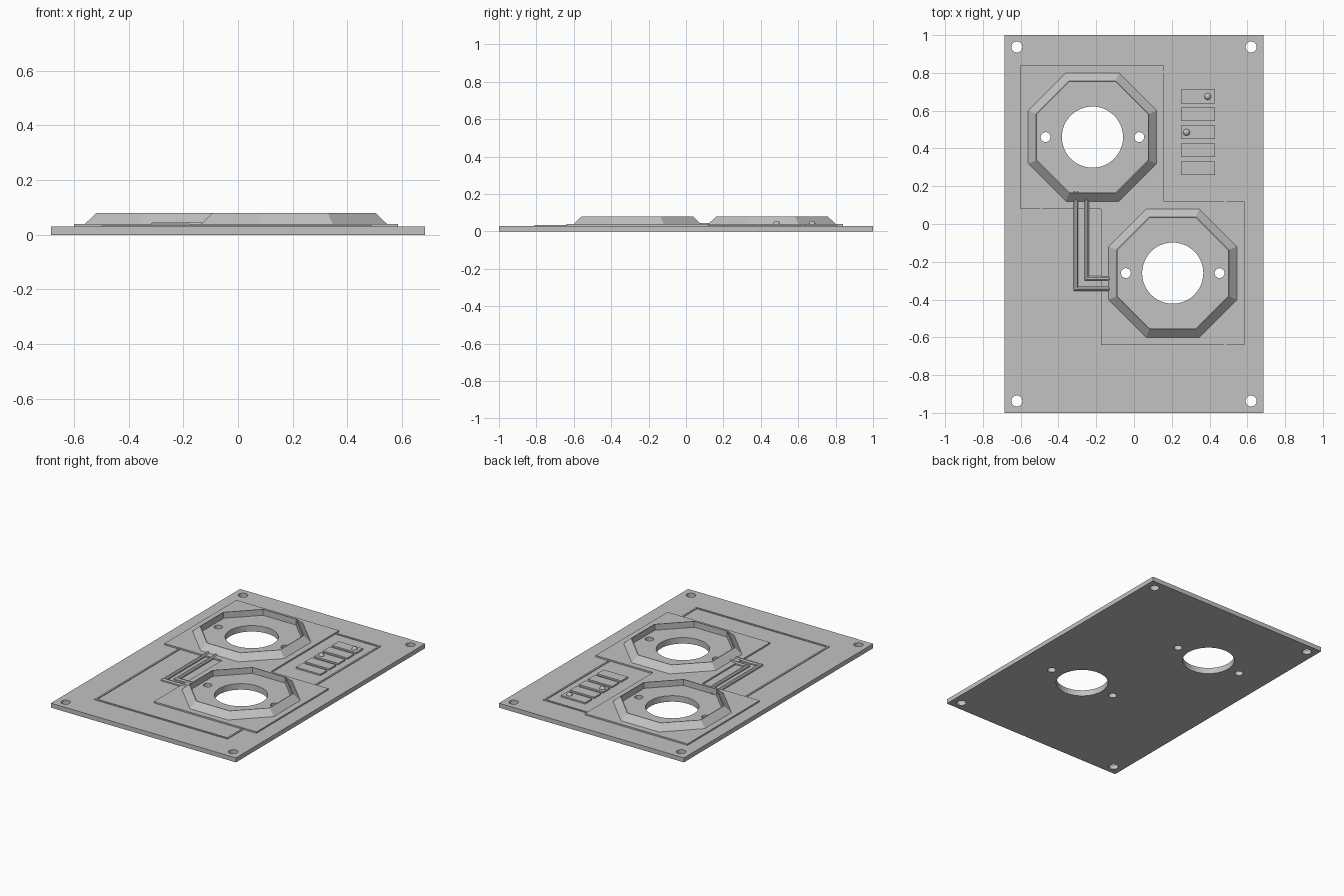
import bpy, bmesh, math
from mathutils import Vector

old = bpy.data.objects.get("Cube")
if old:
    bpy.data.objects.remove(old)

grey = bpy.data.materials.new("plain_grey")
grey.use_nodes = True
grey.diffuse_color = (0.54, 0.54, 0.54, 1)
grey.node_tree.nodes["Principled BSDF"].inputs["Base Color"].default_value = (0.54, 0.54, 0.54, 1)

BASE_TOP, PLATE_TOP, COLLAR_TOP = 0.03, 0.04, 0.08
RINGS = [(-0.22, 0.46), (0.205, -0.26)]


def finish(name, bm):
    bmesh.ops.recalc_face_normals(bm, faces=bm.faces)
    mesh = bpy.data.meshes.new(name)
    bm.to_mesh(mesh)
    bm.free()
    mesh.materials.append(grey)
    obj = bpy.data.objects.new(name, mesh)
    bpy.context.collection.objects.link(obj)
    return obj


def slab(name, outline, z0, z1):
    """Extrude a flat outline from z0 to z1."""
    bm = bmesh.new()
    face = bm.faces.new([bm.verts.new((x, y, z0)) for x, y in outline])
    top = bmesh.ops.extrude_face_region(bm, geom=[face])
    verts = [g for g in top["geom"] if isinstance(g, bmesh.types.BMVert)]
    bmesh.ops.translate(bm, verts=verts, vec=(0, 0, z1 - z0))
    return finish(name, bm)


def rectangle(cx, cy, hx, hy):
    return [(cx - hx, cy - hy), (cx + hx, cy - hy), (cx + hx, cy + hy), (cx - hx, cy + hy)]


def sweep(name, path, section):
    """Carry a section (sideways, height) along a flat path with mitred corners."""
    bm = bmesh.new()
    pts = [Vector(p) for p in path]
    loops = []
    for i, p in enumerate(pts):
        a = (p - pts[i - 1]).normalized() if i else (pts[1] - p).normalized()
        b = (pts[i + 1] - p).normalized() if i < len(pts) - 1 else a
        na, nb = Vector((-a.y, a.x)), Vector((-b.y, b.x))
        side = (na + nb) / (1 + na.dot(nb))
        loops.append([bm.verts.new((p.x + side.x * s, p.y + side.y * s, h)) for s, h in section])
    n = len(section)
    for lo, hi in zip(loops, loops[1:]):
        for k in range(n):
            bm.faces.new((lo[k], lo[(k + 1) % n], hi[(k + 1) % n], hi[k]))
    bm.faces.new(loops[0])
    bm.faces.new(loops[-1])
    return finish(name, bm)


def collar(name, cx, cy):
    """Octagonal ring with sloping outside and upright inside."""
    bm = bmesh.new()
    profile = [(0.34, PLATE_TOP), (0.298, COLLAR_TOP), (0.293, COLLAR_TOP), (0.293, PLATE_TOP)]
    loops = []
    for apothem, z in profile:
        r = apothem / math.cos(math.pi / 8)
        angles = [(k + 0.5) * math.pi / 4 for k in range(8)]
        loops.append([bm.verts.new((cx + r * math.cos(t), cy + r * math.sin(t), z)) for t in angles])
    for i, lo in enumerate(loops):
        hi = loops[(i + 1) % len(loops)]
        for k in range(8):
            j = (k + 1) % 8
            bm.faces.new((lo[k], lo[j], hi[j], hi[k]))
    return finish(name, bm)


# Panel and the stepped plate on it
base = slab("base_panel", rectangle(0, 0, 0.685, 1), 0, BASE_TOP)
plate = slab("stepped_plate", [(-0.6, 0.84), (-0.6, 0.08), (-0.175, 0.08), (-0.175, -0.64),
                               (0.585, -0.64), (0.585, 0.12), (0.16, 0.12), (0.16, 0.84)],
             BASE_TOP, PLATE_TOP)

# Holes: corner screws, large openings and the small pair beside each opening
holes = [(sx * 0.62, sy * 0.937, 0.029) for sx in (-1, 1) for sy in (-1, 1)]
for cx, cy in RINGS:
    holes += [(cx, cy, 0.162), (cx - 0.248, cy, 0.026), (cx + 0.248, cy, 0.026)]
bm = bmesh.new()
for x, y, r in holes:
    made = bmesh.ops.create_cone(bm, cap_ends=True, segments=48, radius1=r, radius2=r, depth=0.4)
    bmesh.ops.translate(bm, verts=made["verts"], vec=(x, y, 0))
cutter = finish("hole_cutter", bm)
cutter.hide_render = True
cutter.hide_viewport = True
cutter.display_type = 'WIRE'
for obj in (base, plate):
    mod = obj.modifiers.new("holes", 'BOOLEAN')
    mod.operation = 'DIFFERENCE'
    mod.solver = 'EXACT'
    mod.object = cutter

# Octagonal collars
for name, (cx, cy) in zip(("rear_collar", "front_collar"), RINGS):
    collar(name, cx, cy)

# Two bent pipes joining the collars
tube = [(0.013 * math.cos(k * math.pi / 4 + math.pi / 8),
         0.034 + 0.013 * math.sin(k * math.pi / 4 + math.pi / 8)) for k in range(8)]
sweep("outer_pipe", [(-0.308, 0.172), (-0.308, -0.343), (-0.13, -0.343)], tube)
sweep("inner_pipe", [(-0.25, 0.15), (-0.25, -0.288), (-0.13, -0.288)], tube)

# Thin border strips running out from the plate
strip = [(-0.006, BASE_TOP - 0.002), (0.006, BASE_TOP - 0.002),
         (0.006, BASE_TOP + 0.005), (-0.006, BASE_TOP + 0.005)]
sweep("rear_border", [(0.16, 0.805), (0.483, 0.805), (0.483, 0.12)], strip)
sweep("front_border", [(0.483, -0.64), (0.483, -0.803), (-0.49, -0.803), (-0.49, 0.08)], strip)

# Row of five small tabs
for i in range(5):
    slab(f"tab_{i + 1}", rectangle(0.338, 0.675 - 0.095 * i, 0.09, 0.036), BASE_TOP, PLATE_TOP)

# Round studs on two of the tabs
for name, x, y in (("rear_stud", 0.39, 0.675), ("front_stud", 0.278, 0.485)):
    bm = bmesh.new()
    bmesh.ops.create_uvsphere(bm, u_segments=20, v_segments=12, radius=0.018)
    bmesh.ops.translate(bm, verts=bm.verts, vec=(x, y, PLATE_TOP - 0.002))
    for f in bm.faces:
        f.smooth = True
    finish(name, bm)
